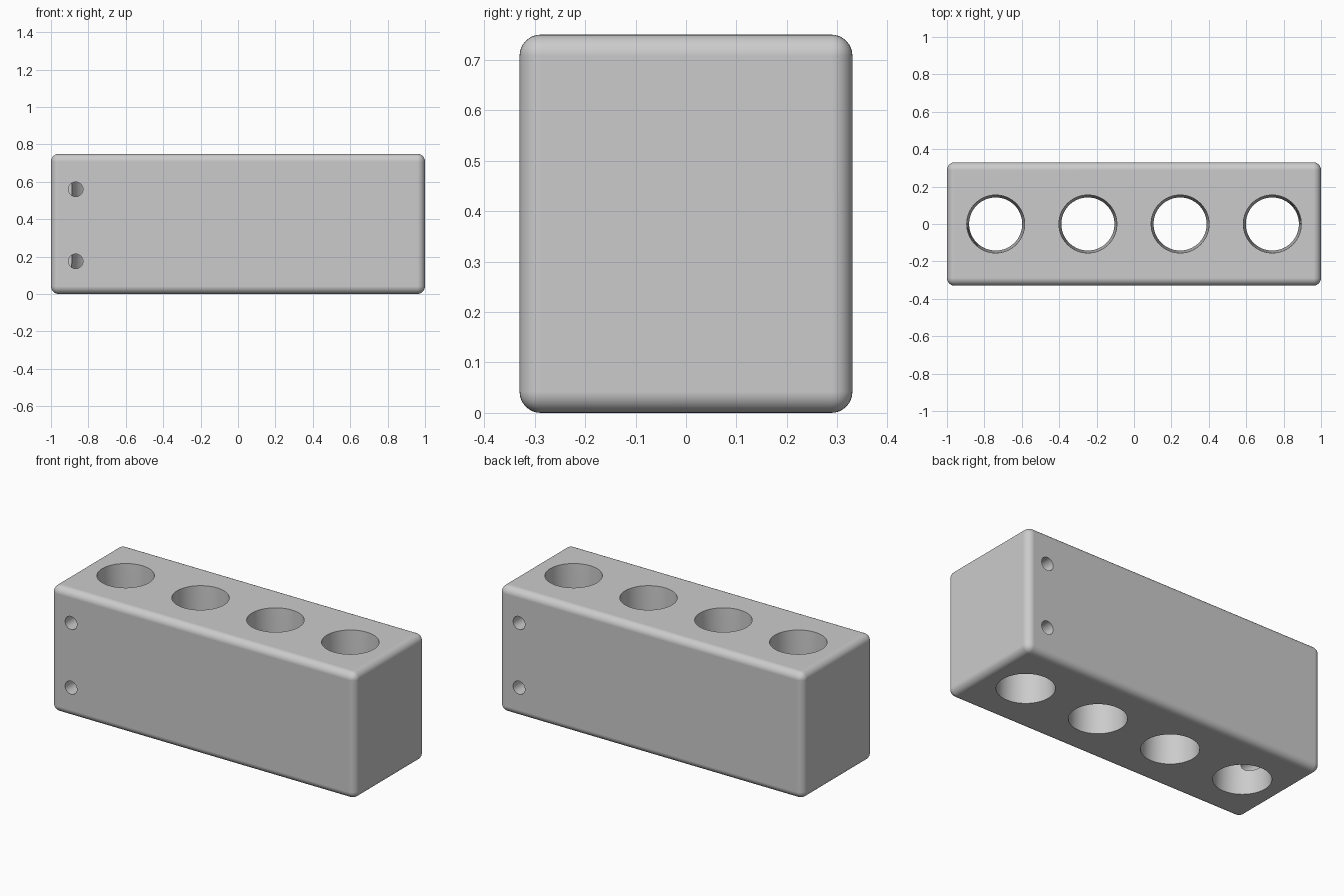
import bpy
import bmesh
from math import radians
from mathutils import Matrix

cube = bpy.data.objects.get("Cube")
if cube:
    bpy.data.objects.remove(cube, do_unlink=True)

LENGTH, WIDTH, HEIGHT = 2.0, 0.66, 0.75
RIM, WAIST = 0.155, 0.142
EDGE = 0.042

grey = bpy.data.materials.new("plain grey")
grey.use_nodes = True
grey.diffuse_color = (0.6, 0.6, 0.6, 1)
grey.node_tree.nodes["Principled BSDF"].inputs["Base Color"].default_value = (0.6, 0.6, 0.6, 1)


def add_object(name, bm):
    bmesh.ops.recalc_face_normals(bm, faces=bm.faces)
    mesh = bpy.data.meshes.new(name)
    bm.to_mesh(mesh)
    bm.free()
    mesh.materials.append(grey)
    obj = bpy.data.objects.new(name, mesh)
    bpy.context.collection.objects.link(obj)
    return obj


def add_cone(bm, r1, r2, depth, matrix, sides):
    bmesh.ops.create_cone(bm, cap_ends=True, segments=sides, radius1=r1,
                          radius2=r2, depth=depth, matrix=matrix)


def cut(target, bm, name):
    cutter = add_object(name, bm)
    cutter.hide_render = True
    mod = target.modifiers.new(name, 'BOOLEAN')
    mod.operation = 'DIFFERENCE'
    mod.solver = 'EXACT'
    mod.object = cutter
    bpy.context.view_layer.objects.active = target
    bpy.ops.object.modifier_apply(modifier=name)
    bpy.data.objects.remove(cutter, do_unlink=True)


# Block with rounded edges
bm = bmesh.new()
bmesh.ops.create_cube(bm, size=1, matrix=Matrix.Translation((0, 0, HEIGHT / 2))
                      @ Matrix.Diagonal((LENGTH, WIDTH, HEIGHT, 1)))
bmesh.ops.bevel(bm, geom=bm.edges[:], offset=EDGE, segments=8, profile=0.5, affect='EDGES')
block = add_object("holder_block", bm)

# Four through holes, narrowing slightly to a waist at mid height
half = HEIGHT / 2
reach = half * 1.1
end_radius = WAIST + (RIM - WAIST) * 1.1
for i in range(4):
    bm = bmesh.new()
    x = (i - 1.5) * 0.493
    add_cone(bm, end_radius, WAIST, reach, Matrix.Translation((x, 0, half - reach / 2)), 64)
    add_cone(bm, WAIST, end_radius, reach, Matrix.Translation((x, 0, half + reach / 2)), 64)
    # Join both halves into one closed shape
    bmesh.ops.remove_doubles(bm, verts=bm.verts, dist=0.0001)
    inner = [f for f in bm.faces if abs(f.calc_center_median().z - half) < 0.001]
    bmesh.ops.delete(bm, geom=inner, context='FACES_ONLY')
    cut(block, bm, "large_hole_cutter")

# Screw holes, front right end and back left end, running to the centre plane
for side in (-1, 1):
    for z in (0.175, 0.56):
        bm = bmesh.new()
        place = Matrix.Translation((side * 0.868, side * 0.2, z)) @ Matrix.Rotation(radians(90), 4, 'X')
        add_cone(bm, 0.039, 0.039, 0.4, place, 32)
        cut(block, bm, "screw_hole_cutter")

# Smooth rounded surfaces, crisp hole rims
bpy.ops.object.select_all(action='DESELECT')
block.select_set(True)
bpy.context.view_layer.objects.active = block
bpy.ops.object.shade_smooth_by_angle(angle=radians(30))
weighted = block.modifiers.new("even_shading", 'WEIGHTED_NORMAL')
weighted.keep_sharp = True
